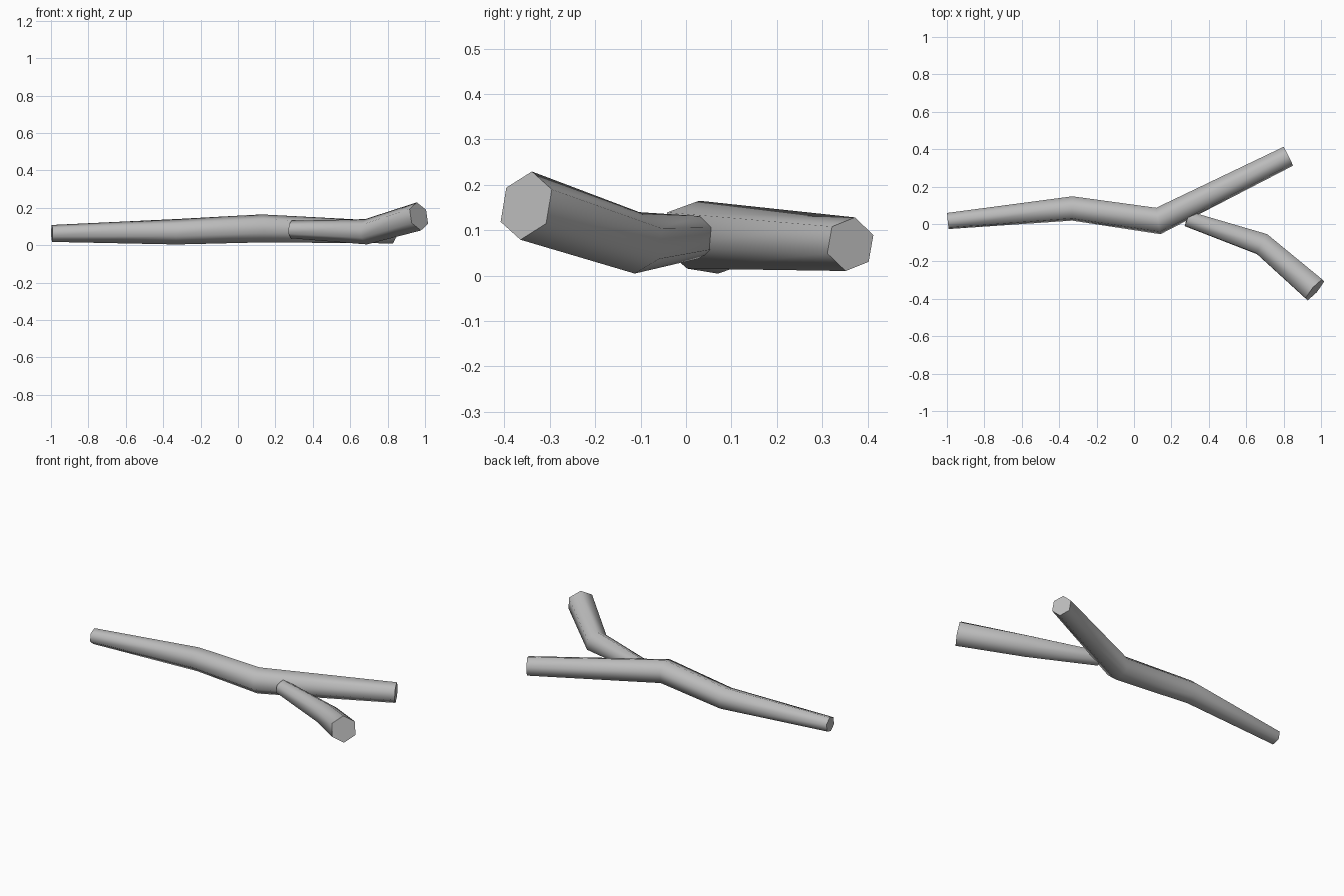
import bpy
import bmesh
import math
from mathutils import Vector

cube = bpy.data.objects.get("Cube")
if cube:
    bpy.data.objects.remove(cube, do_unlink=True)

# One plain grey for all the wood
bark = bpy.data.materials.new("bark_grey")
bark.use_nodes = True
grey = (0.5, 0.5, 0.5, 1)
bark.diffuse_color = grey
bark.node_tree.nodes["Principled BSDF"].inputs["Base Color"].default_value = grey

SIDES = 6


def make_limb(name, path, roll):
    """Six-sided tapering tube through (x, y, z, radius) points, capped at both ends."""
    points = [Vector(p[:3]) for p in path]
    steps = [(b - a).normalized() for a, b in zip(points, points[1:])]
    bm = bmesh.new()
    rings = []
    for i, p in enumerate(points):
        tangent = (steps[max(i - 1, 0)] + steps[min(i, len(steps) - 1)]).normalized()
        side = Vector((0, 0, 1)).cross(tangent).normalized()
        up = tangent.cross(side)
        ring = []
        for k in range(SIDES):
            a = roll + math.tau * k / SIDES
            ring.append(bm.verts.new(p + path[i][3] * (up * math.cos(a) + side * math.sin(a))))
        rings.append(ring)
    for low, high in zip(rings, rings[1:]):
        for k in range(SIDES):
            n = (k + 1) % SIDES
            bm.faces.new((low[k], low[n], high[n], high[k])).smooth = True
    # Flat cut ends with sharp rims
    for ring in (rings[0], rings[-1]):
        cap = bm.faces.new(ring)
        for edge in cap.edges:
            edge.smooth = False
    bmesh.ops.recalc_face_normals(bm, faces=bm.faces)
    mesh = bpy.data.meshes.new(name)
    bm.to_mesh(mesh)
    bm.free()
    mesh.materials.append(bark)
    obj = bpy.data.objects.new(name, mesh)
    bpy.context.collection.objects.link(obj)
    return obj


# Long bent main limb
make_limb("main_limb", [
    (-0.995, 0.016, 0.063, 0.046),
    (-0.33, 0.083, 0.072, 0.069),
    (0.13, 0.016, 0.09, 0.076),
    (0.825, 0.362, 0.069, 0.06),
], 0.18)

# Side branch forking off toward the front
make_limb("side_branch", [
    (0.284, 0.028, 0.084, 0.047),
    (0.685, -0.108, 0.072, 0.068),
    (0.967, -0.352, 0.154, 0.077),
], 0.03)
